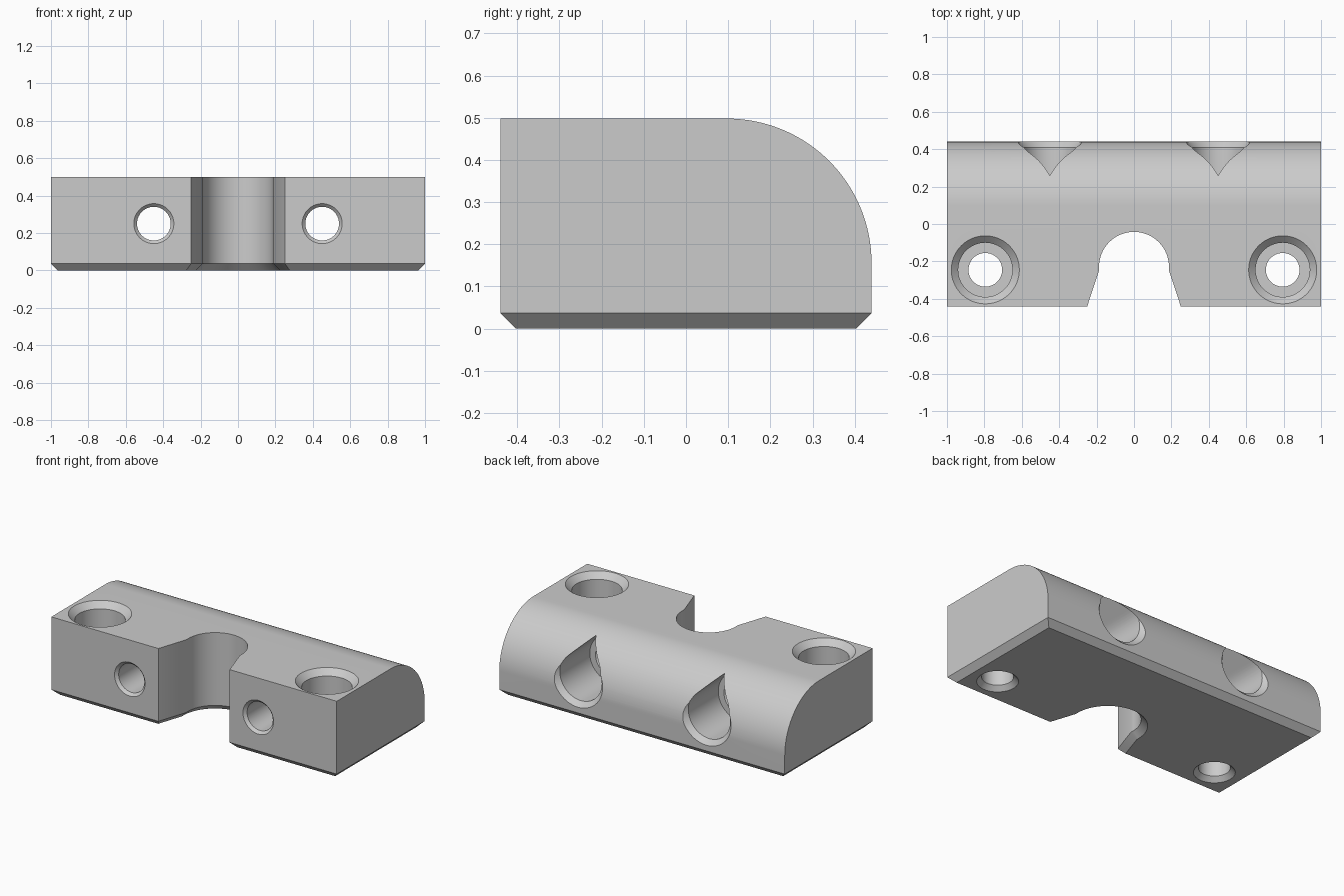
import bpy, bmesh
from math import sin, cos, pi, sqrt
from mathutils import Matrix, Vector

cube = bpy.data.objects.get("Cube")
if cube:
    bpy.data.objects.remove(cube)

grey = bpy.data.materials.new("light grey")
grey.use_nodes = True
COLOUR = (0.6, 0.6, 0.6, 1)
grey.diffuse_color = COLOUR
grey.node_tree.nodes["Principled BSDF"].inputs["Base Color"].default_value = COLOUR


def loft(name, loops):
    """Solid skinned through matching closed loops, capped at both ends."""
    bm = bmesh.new()
    rings = [[bm.verts.new(p) for p in loop] for loop in loops]
    n = len(rings[0])
    for a, b in zip(rings, rings[1:]):
        for i in range(n):
            j = (i + 1) % n
            bm.faces.new((a[i], a[j], b[j], b[i]))
    bm.faces.new(rings[0][::-1])
    bm.faces.new(rings[-1])
    bmesh.ops.recalc_face_normals(bm, faces=bm.faces)
    mesh = bpy.data.meshes.new(name)
    bm.to_mesh(mesh)
    bm.free()
    obj = bpy.data.objects.new(name, mesh)
    bpy.context.collection.objects.link(obj)
    mesh.materials.append(grey)
    return obj


def inset(points, d):
    """Move a counter-clockwise outline inward by d with mitred corners."""
    out = []
    for i, p in enumerate(points):
        a = (p - points[i - 1]).normalized()
        b = (points[(i + 1) % len(points)] - p).normalized()
        na, nb = Vector((-a.y, a.x)), Vector((-b.y, b.x))
        out.append(p + (na + nb) * d / (1 + na.dot(nb)))
    return out


def circle(r, teardrop=False, n=64):
    pts = [Vector((r * cos(2 * pi * i / n), r * sin(2 * pi * i / n))) for i in range(n)]
    if teardrop:  # straight 45 degree flanks meeting in a point at the top
        for p in pts:
            if p.y > r * sqrt(0.5) - 1e-6:
                p.x, p.y = p.x, r * sqrt(2) - abs(p.x)
    return pts


def cut(body, name, sections, matrix, teardrop=False):
    """Subtract a stepped bore given as (radius, depth) sections."""
    loops = [[matrix @ Vector((p.x, p.y, h)) for p in circle(r, teardrop)]
             for r, h in sections]
    subtract(body, loft(name, loops))


def subtract(body, cutter):
    cutter.hide_render = True
    mod = body.modifiers.new(cutter.name, 'BOOLEAN')
    mod.operation = 'DIFFERENCE'
    mod.solver = 'EXACT'
    mod.object = cutter
    bpy.context.view_layer.objects.active = body
    bpy.ops.object.modifier_apply(modifier=mod.name)
    bpy.data.objects.remove(cutter)


# Body footprint with the flared round notch in the front
W, D, H, BEVEL = 1.0, 0.44, 0.498, 0.037
NOTCH_R, NOTCH_Y = 0.187, -0.229
outline = [(-W, -D), (-0.25, -D), (-NOTCH_R, -0.25)]
outline += [(-NOTCH_R * cos(pi * i / 32), NOTCH_Y + NOTCH_R * sin(pi * i / 32))
            for i in range(33)]
outline += [(NOTCH_R, -0.25), (0.25, -D), (W, -D), (W, D), (-W, D)]
outline = [Vector(p) for p in outline]
levels = [(inset(outline, BEVEL), 0), (outline, BEVEL), (outline, H)]
body = loft("mounting_block", [[(p.x, p.y, z) for p in loop] for loop, z in levels])

# Rounded upper back edge
R = 0.343
profile = [(D - R + R * sin(pi * i / 80), H - R + R * cos(pi * i / 80)) for i in range(41)]
profile += [(D + 0.1, H - R), (D + 0.1, H + 0.1), (D - R, H + 0.1)]
subtract(body, loft("back_round_cutter",
                    [[(x, y, z) for y, z in profile] for x in (-1.1, 1.1)]))

# Bores, one of each kind per side
for side in (-1, 1):
    down = Matrix.Translation((side * 0.795, -0.245, 0))
    cut(body, "vertical_hole", [(0.128, -0.01), (0.09, 0.028), (0.09, 0.3)], down)
    cut(body, "vertical_counterbore",
        [(0.145, 0.17), (0.145, H - 0.037), (0.192, H + 0.01)], down)
    # local y points up and local z runs towards the back
    along = Matrix.Translation((side * 0.45, 0, 0.25)) @ Matrix(
        ((1, 0, 0, 0), (0, 0, 1, 0), (0, 1, 0, 0), (0, 0, 0, 1)))
    cut(body, "back_counterbore",
        [(0.147, 0.11), (0.147, 0.41), (0.187, 0.45)], along, True)
    cut(body, "horizontal_hole",
        [(0.117, -D - 0.01), (0.09, -D + 0.017), (0.09, 0.093), (0.112, 0.115)], along)

# Smooth curved walls, keep crisp edges
bpy.ops.object.select_all(action='DESELECT')
body.select_set(True)
bpy.context.view_layer.objects.active = body
bpy.ops.object.shade_smooth_by_angle(angle=pi / 9)
